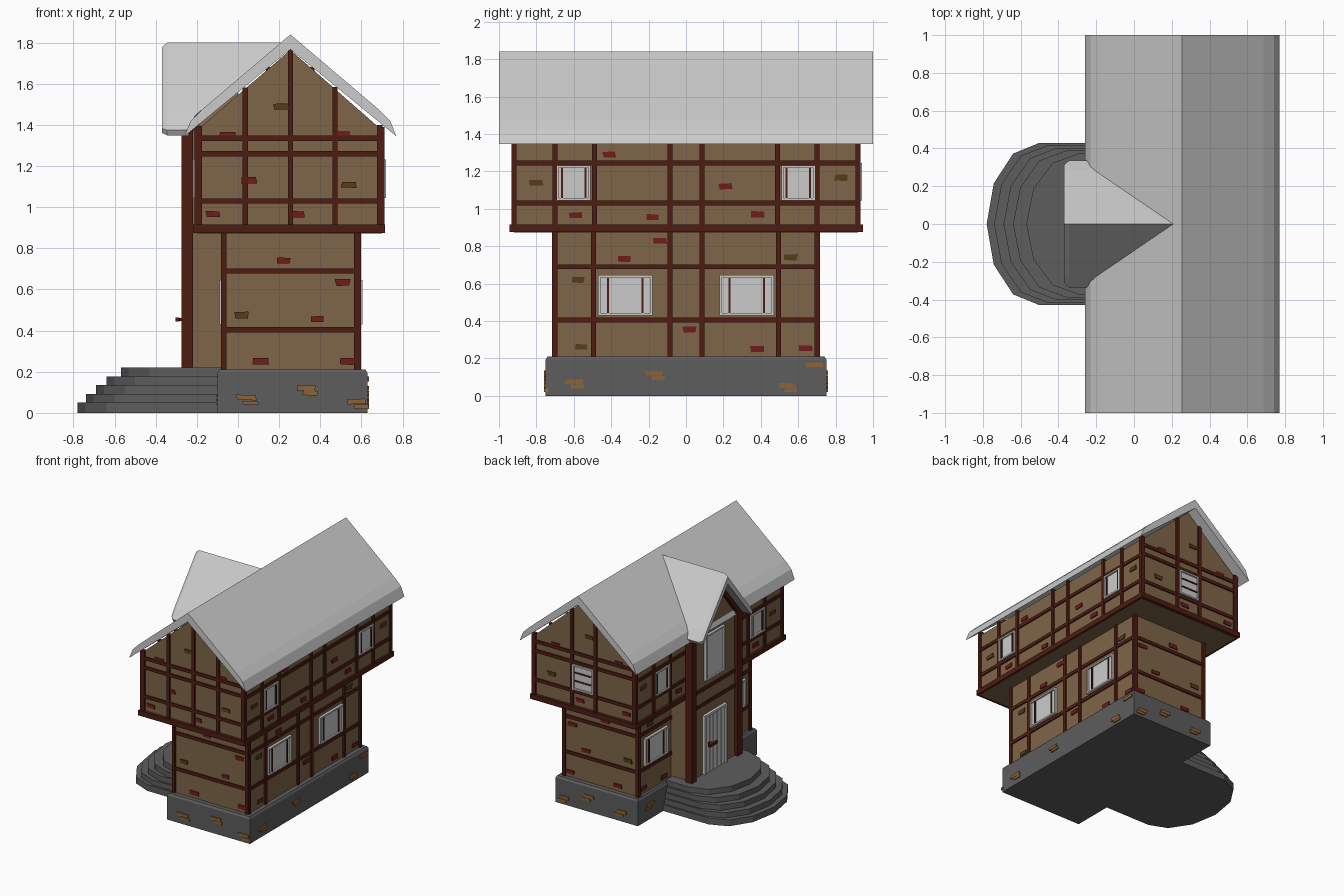
import bpy, bmesh, math, random
from mathutils import Vector

if "Cube" in bpy.data.objects:
    bpy.data.objects.remove(bpy.data.objects["Cube"])

random.seed(4)
COL = {'wall': (.21, .13, .065), 'beam': (.075, .012, .006), 'stone': (.11, .11, .11),
       'red': (.16, .012, .01), 'olive': (.09, .045, .009), 'tan': (.27, .125, .037)}
MATS = {}
for n, c in COL.items():
    MATS[n] = bpy.data.materials.new(n)
    MATS[n].diffuse_color = (*c, 1)
GROUPS = {}   # part name -> (bmesh, material name)


def group(name, mat):
    if name not in GROUPS:
        GROUPS[name] = (bmesh.new(), mat)
    return GROUPS[name][0]


def loft(name, mat, rings):
    """Closed solid through equal-length rings of 3D points."""
    bm = group(name, mat)
    vs = [[bm.verts.new(p) for p in r] for r in rings]
    n = len(vs[0])
    for a, b in zip(vs, vs[1:]):
        for i in range(n):
            j = (i + 1) % n
            bm.faces.new((a[i], a[j], b[j], b[i]))
    bm.faces.new(vs[0][::-1])
    bm.faces.new(vs[-1])


def box(name, mat, x0, x1, y0, y1, z0, z1):
    loft(name, mat, [[(x0, y0, z), (x1, y0, z), (x1, y1, z), (x0, y1, z)] for z in (z0, z1)])


# walls: face -> (axis, outward sign)
FACES = {'front': (1, -1), 'back': (1, 1), 'right': (0, 1), 'left': (0, -1)}


def onwall(name, mat, face, plane, pts, out, sink=.015):
    """Extrude a (u, z) outline out of a wall plane."""
    axis, s = FACES[face]
    rings = []
    for d in (plane - s * sink, plane + s * out):
        rings.append([(d, u, z) if axis == 0 else (u, d, z) for u, z in pts])
    loft(name, mat, rings)


def plate(name, mat, face, plane, u0, u1, z0, z1, out=.012):
    onwall(name, mat, face, plane, [(u0, z0), (u1, z0), (u1, z1), (u0, z1)], out)


def post(face, plane, u, z0, z1, w=.026):
    plate('timber_frame', 'beam', face, plane, u - w / 2, u + w / 2, z0, z1)


def rail(face, plane, u0, u1, z, w=.026):
    plate('timber_frame', 'beam', face, plane, u0, u1, z - w / 2, z + w / 2, .01)


def window(face, plane, u0, u1, z0, z1, bars=(), horizontal=False):
    t = .012
    plate('window_panes', None, face, plane, u0, u1, z0, z1, .008)
    for a in ((u0, u1, z0, z0 + t), (u0, u1, z1 - t, z1), (u0, u0 + t, z0, z1), (u1 - t, u1, z0, z1)):
        plate('window_frames', None, face, plane, *a, .02)
    for b in bars:
        if horizontal:
            m = z0 + b * (z1 - z0)
            plate('window_bars', 'beam', face, plane, u0 + t, u1 - t, m - .005, m + .005, .015)
        else:
            m = u0 + b * (u1 - u0)
            plate('window_bars', 'beam', face, plane, m - .005, m + .005, z0 + t, z1 - t, .015)


def brick(name, mat, face, plane, u, z, w=.038, h=.017):
    def j():
        return random.uniform(.75, 1.05)
    onwall(name, mat, face, plane, [(u - w * j(), z - h * j()), (u + w * j(), z - h * j()),
                                    (u + w * j(), z + h * j()), (u - w * j(), z + h * j())], .008)


# foundation and rounded entrance steps
box('foundation', 'stone', -.10, .63, -.75, .75, 0, .195)
loft('foundation', 'stone', [[(-.10, -.75, .195), (.63, -.75, .195), (.63, .75, .195), (-.10, .75, .195)],
                             [(-.09, -.74, .21), (.62, -.74, .21), (.62, .74, .21), (-.09, .74, .21)]])
for k, c in enumerate((-.5, -.46, -.41, -.36, -.29)):
    b, top = .43 - .014 * k, .05 + .0425 * k
    arc = [(c - .28 * math.sin(a), b * math.cos(a)) for a in (math.pi * i / 6 for i in range(7))]
    outline = [(-.08, b)] + arc + [(-.08, -b)]
    loft('entrance_steps', 'stone', [[(x, y, z) for x, y in outline] for z in (max(0, top - .05), top)])

# ground floor and overhanging upper floor with gables
MID = .255
box('ground_floor_walls', 'wall', -.07, .585, -.705, .705, .2, .88)
gable = [(-.2, .873), (.7, .873), (.7, 1.375), (MID, 1.765), (-.2, 1.375)]
loft('upper_floor_walls', 'wall', [[(x, y, z) for x, z in gable] for y in (-.92, .92)])

# sill beams around the overhang
for s in (-1, 1):
    box('sill_beams', 'beam', -.22, .715, s * .93 - .015, s * .93 + .015, .875, .915)
    x = .695 if s > 0 else -.2
    box('sill_beams', 'beam', x - .02, x + .02, -.945, .945, .875, .915)


def slope(x):
    return 1.76 - .85 * abs(x - MID)


# gable end framing
for face, y, ups in (('front', -.92, (-.187, .035, MID, .472, .69)), ('back', .92, (-.187, .15, .36, .69))):
    for x in ups:
        post(face, y, x, .9, slope(x) + .01)
    for z in (1.03, 1.26, 1.335):
        rail(face, y, -.2, .7, z)
    for x in (-.07, .578):
        post(face, y * .705 / .92, x, .2, .88)
    for z in (.405, .69):
        rail(face, y * .705 / .92, -.07, .585, z)
window('back', .92, .165, .347, 1.045, 1.245, (.35, .68), True)

# long side framing and windows
for face, up, low, wy in (('right', .7, .585, .325), ('left', -.2, -.07, .49)):
    for s in (-1, 1):
        for y in (.919, .70, .49, .085):
            post(face, up, s * y, .9, 1.39)
        for y in (.70, .495, .085):
            if face == 'right' or y > .6:
                post(face, low, s * y, .2, .88)
        window(face, up, s * .6 - .09, s * .6 + .09, 1.045, 1.232, (.15, .85))
        window(face, low, s * wy - .145, s * wy + .145, .43, .645, (.18, .82))
    for z in (1.03, 1.245):
        rail(face, up, -.92, .92, z)
    for z in (.405, .69):
        rail(face, low, -.705, .705, z)

# main roof: thick sheet with rolled eaves
half = [(.43, 1.475), (.485, 1.42), (.515, 1.345)]
roof = [(MID, 1.84)] + [(MID + x, z) for x, z in half] + [(MID, 1.768)] + [(MID - x, z) for x, z in half[::-1]]
loft('main_roof', None, [[(x, y, z) for x, z in roof] for y in (-1, 1)])

# entrance tower with its own gable
tower = [(-.29, .2), (.29, .2), (.29, 1.37), (0, 1.73), (-.29, 1.37)]
loft('entrance_tower', 'wall', [[(x, y, z) for y, z in tower] for x in (-.245, 0)])
for s in (-1, 1):
    box('tower_posts', 'beam', -.275, -.22, s * .29 - .03, s * .29 + .03, .21, 1.38)
    loft('tower_rafters', 'beam', [[(x, s * .32, 1.33), (x, s * .32, 1.37), (x, 0, 1.75), (x, 0, 1.69),
                                    (x, s * .26, 1.37)] for x in (-.275, -.23)])
for z in (.78, .9):
    rail('left', -.245, -.27, .27, z)
window('left', -.245, -.12, .12, .96, 1.32)

# entrance roof, its back end following the main roof
hd = [(.285, 1.445), (.335, 1.375), (.32, 1.35)]
prof = [(0, 1.80)] + hd + [(0, 1.735)] + [(-y, z) for y, z in hd[::-1]]
lip = [(-.37, y * .93, 1.5 + (z - 1.5) * .93) for y, z in prof]
front = [(-.345, y, z) for y, z in prof]
rear = [(max(-.24, MID - (1.84 - z) / .85), y, z) for y, z in prof]
loft('entrance_roof', None, [lip, front, rear])

# plank door with frame and handle
for i in range(5):
    y = -.12 + i * .048
    plate('door_planks', None, 'left', -.245, y + .003, y + .045, .22, .67, .014)
plate('door_back', None, 'left', -.245, -.125, .125, .22, .68, .008)
for a in ((-.14, -.122, .22, .69), (.122, .14, .22, .69), (-.14, .14, .672, .69)):
    plate('door_frame', None, 'left', -.245, *a, .022)
box('door_handle', 'beam', -.305, -.285, .03, .13, .445, .465)
box('door_handle', 'beam', -.29, -.24, .07, .09, .448, .462)

# exposed bricks in the plaster
ends_up = [(-.12, .965), (.29, .965), (.055, 1.13), (.54, 1.11), (-.05, 1.35), (.21, 1.49), (.51, 1.355)]
ends_low = [(.22, .74), (.51, .635), (.02, .475), (.385, .455), (.11, .25), (.53, .25)]
sides_up = [(-.41, 1.29), (-.8, 1.14), (.21, 1.12), (.83, 1.165), (-.59, .965), (-.18, .955), (.38, .97)]
sides_low = [(-.14, .83), (-.33, .73), (.56, .74), (-.58, .62), (.02, .355), (-.56, .26), (.38, .25), (.64, .255)]
olive = {1.11, 1.49, .475, 1.14, 1.165, .74, .62, .26}
for spots, faces in ((ends_up, (('front', -.92), ('back', .92))), (ends_low, (('front', -.705), ('back', .705))),
                     (sides_up, (('right', .7), ('left', -.2))), (sides_low, (('right', .585), ('left', -.07)))):
    for face, plane in faces:
        for u, z in spots:
            green = z in olive and u != .22
            if face == 'back' and z == 1.13:
                continue
            brick('olive_bricks' if green else 'red_bricks', 'olive' if green else 'red', face, plane, u, z)

# worn patches on the foundation
for face, plane, us in (('front', -.75, (.04, .33, .58)), ('back', .75, (.04, .33, .55)),
                        ('right', .63, (-.6, -.17, .54, .69)), ('left', -.1, (-.6, .6))):
    for i, u in enumerate(us):
        z = (.075, .12, .055, .165)[i]
        brick('foundation_bricks', 'tan', face, plane, u, z, .05, .014)
        if i != 3:
            brick('foundation_bricks', 'tan', face, plane, u + .02, z - .025, .04, .011)

# turn every collected part into an object
for name, (bm, mat) in GROUPS.items():
    bmesh.ops.recalc_face_normals(bm, faces=bm.faces)
    me = bpy.data.meshes.new(name)
    bm.to_mesh(me)
    bm.free()
    if mat:
        me.materials.append(MATS[mat])
    bpy.context.collection.objects.link(bpy.data.objects.new(name, me))

for m in bpy.data.materials:
    if m.users and not m.is_grease_pencil:
        m.use_nodes = True
        m.node_tree.nodes["Principled BSDF"].inputs["Base Color"].default_value = m.diffuse_color
